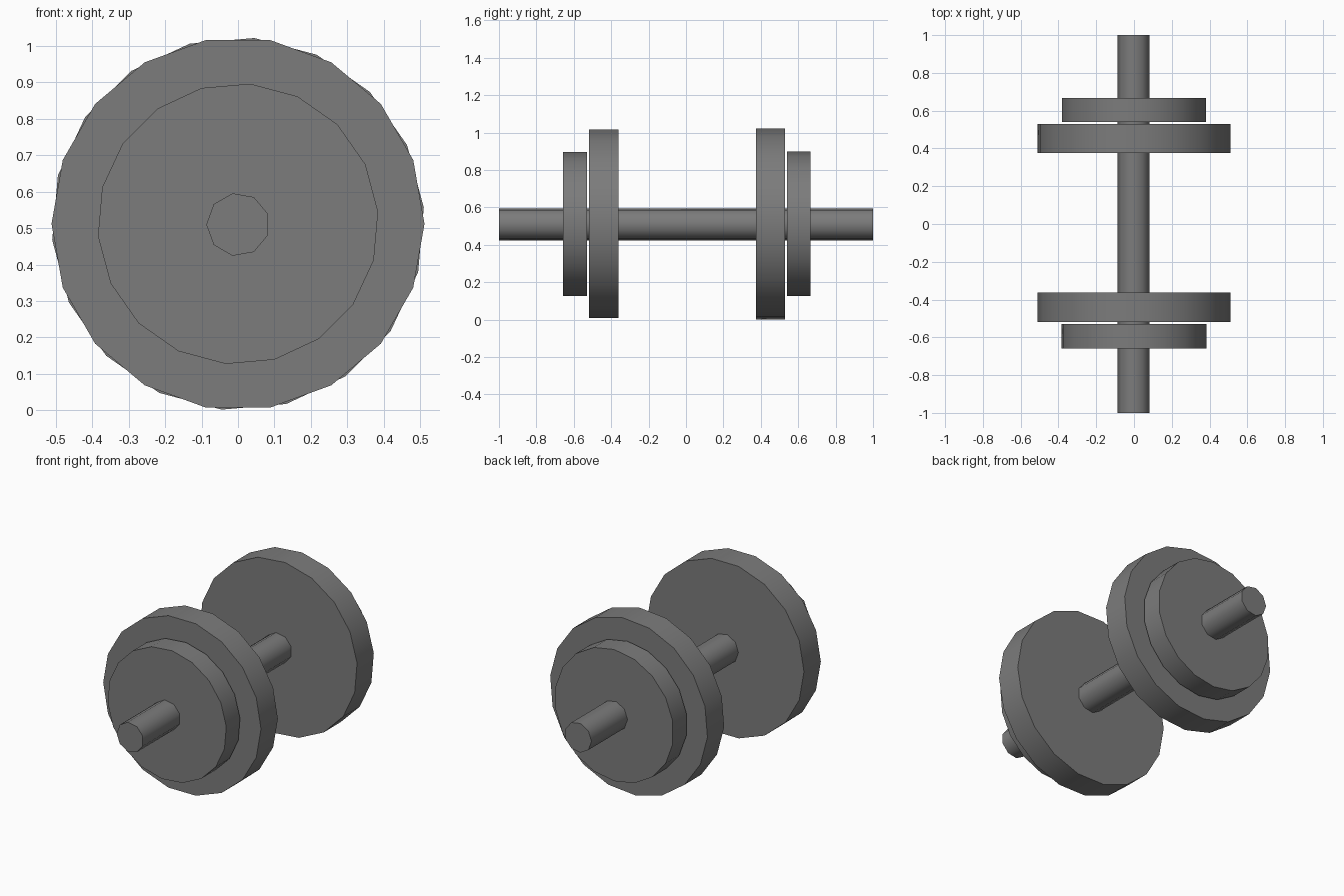
import bpy
import math
from mathutils import Matrix

if "Cube" in bpy.data.objects:
    bpy.data.objects.remove(bpy.data.objects["Cube"])

CENTRE_Z = 0.512

# One flat colour for the whole model
iron = bpy.data.materials.new("dark grey iron")
iron.diffuse_color = (0.2, 0.2, 0.2, 1.0)
iron.use_nodes = True
iron.node_tree.nodes["Principled BSDF"].inputs["Base Color"].default_value = iron.diffuse_color


def disc(name, radius, y0, y1, sides, first_angle, z=CENTRE_Z):
    """Cylinder along y with one corner at first_angle (degrees) in the front view."""
    bpy.ops.mesh.primitive_cylinder_add(vertices=sides, radius=radius, depth=y1 - y0)
    ob = bpy.context.object
    ob.name = name
    me = ob.data
    # Primitive starts with a corner at +y: turn the axis to y, so that corner points up or down
    me.transform(Matrix.Rotation(math.radians(90), 4, 'X'))
    v = me.vertices[0].co
    start = math.atan2(v.z, v.x)
    # Rotation about -y turns x towards z
    me.transform(Matrix.Rotation(-(math.radians(first_angle) - start), 4, 'Y'))
    me.transform(Matrix.Translation((0, (y0 + y1) / 2, z)))
    me.materials.append(iron)
    bpy.ops.object.shade_smooth_by_angle(angle=math.radians(45))
    return ob


# Bar running the full length
disc("bar", 0.087, -1.0, 1.0, 9, 180, 0.51)

# Weight plates: large inside, small outside, each turned slightly differently
disc("front_large_plate", 0.512, -0.518, -0.362, 18, 0)
disc("front_small_plate", 0.386, -0.658, -0.53, 18, 5)
disc("back_large_plate", 0.512, 0.375, 0.53, 18, 5)
disc("back_small_plate", 0.386, 0.54, 0.666, 18, 10)
